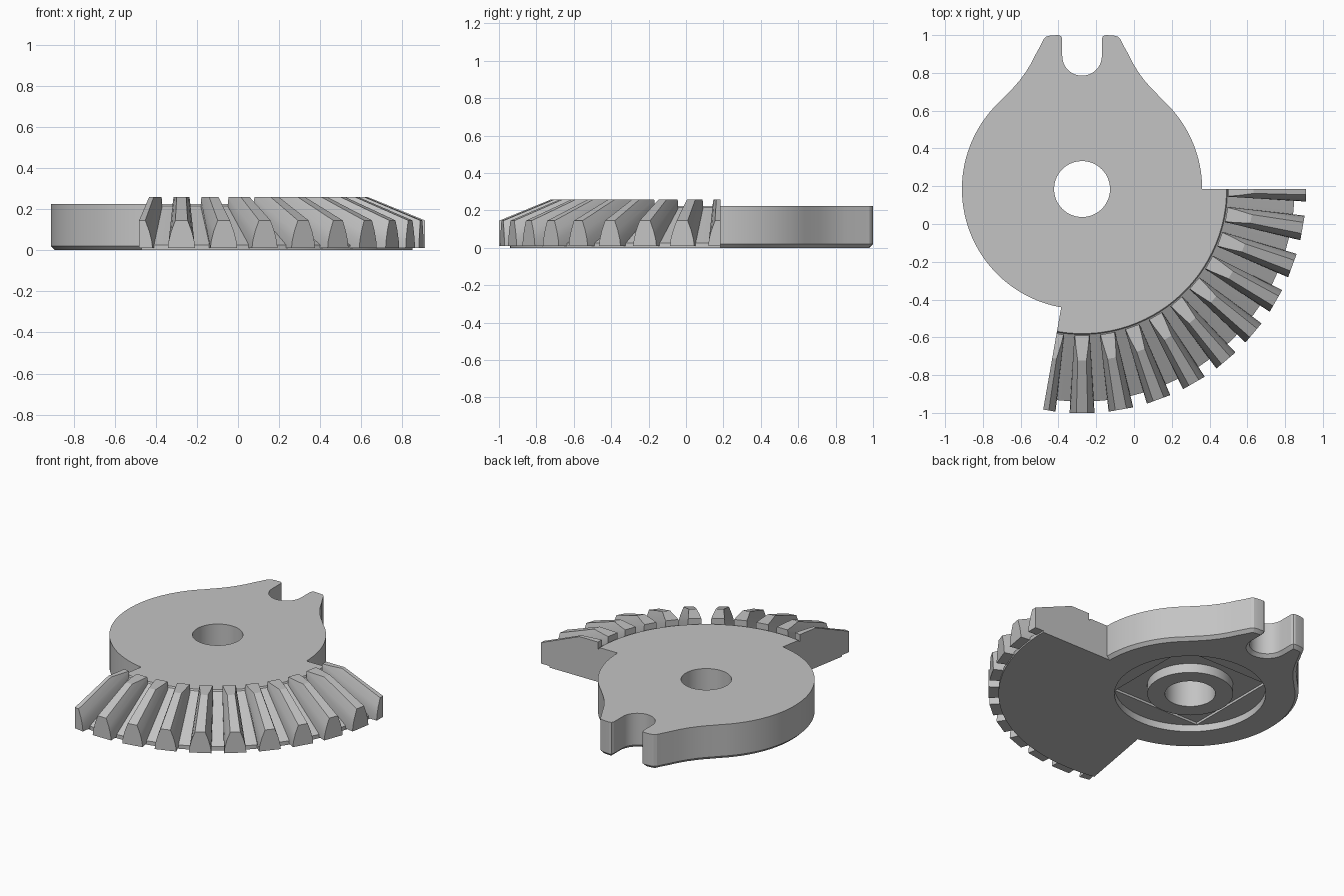
import bpy, bmesh, math
from mathutils import Vector, Matrix

if "Cube" in bpy.data.objects:
    bpy.data.objects.remove(bpy.data.objects["Cube"])

CX, CY = -0.275, 0.185          # hub axis
HUB_R, HUB_H = 0.636, 0.225
APEX_Z, OUT_R = 0.63, 1.185     # bevel gear cone apex and outer radius
START, END = -100, 0            # toothed sector angles

grey = bpy.data.materials.new("light grey")
grey.diffuse_color = (0.55, 0.55, 0.55, 1)
grey.use_nodes = True
grey.node_tree.nodes["Principled BSDF"].inputs["Base Color"].default_value = grey.diffuse_color


def make(name, bm):
    bmesh.ops.recalc_face_normals(bm, faces=bm.faces)
    me = bpy.data.meshes.new(name)
    bm.to_mesh(me)
    bm.free()
    me.materials.append(grey)
    ob = bpy.data.objects.new(name, me)
    ob.location = (CX, CY, 0)
    bpy.context.collection.objects.link(ob)
    return ob


def prism(bm, pts, z0, z1):
    low = bm.faces.new([bm.verts.new((x, y, z0)) for x, y in pts])
    up = bmesh.ops.extrude_face_region(bm, geom=[low])["geom"]
    bmesh.ops.translate(bm, vec=(0, 0, z1 - z0),
                        verts=[v for v in up if isinstance(v, bmesh.types.BMVert)])
    return [e for e in bm.edges if all(abs(v.co.z - z0) < 1e-6 for v in e.verts)]


def circle(r, n=96):
    return [(r * math.cos(2 * math.pi * i / n), r * math.sin(2 * math.pi * i / n)) for i in range(n)]


def cylinder(name, r, z0, z1):
    bm = bmesh.new()
    prism(bm, circle(r), z0, z1)
    return make(name, bm)


def combine(target, other, op):
    m = target.modifiers.new(op, "BOOLEAN")
    m.operation, m.object, m.solver = op, other, "EXACT"
    bpy.context.view_layer.objects.active = target
    bpy.ops.object.modifier_apply(modifier=m.name)
    bpy.data.objects.remove(other, do_unlink=True)


# Hub plate with forked arm: right half outline, from the slot floor round to the bottom
half = [(0.105 * math.sin(math.radians(a)), 0.705 - 0.105 * math.cos(math.radians(a)))
        for a in range(0, 91, 9)]
half += [(0.105, 0.795), (0.111, 0.810), (0.125, 0.815), (0.165, 0.813), (0.188, 0.808),
         (0.202, 0.795), (0.222, 0.755), (0.243, 0.718), (0.268, 0.668), (0.300, 0.616),
         (0.332, 0.573), (0.367, 0.533), (0.400, 0.500)]
half += [(HUB_R * math.cos(math.radians(a)), HUB_R * math.sin(math.radians(a)))
         for a in range(48, -91, -3)]
outline = half + [(-x, y) for x, y in reversed(half[1:-1])]
bm = bmesh.new()
rim = prism(bm, outline, 0, HUB_H)
bmesh.ops.bevel(bm, geom=rim, offset=0.02, segments=1, affect="EDGES")
hub = make("gear_plate", bm)

# Conical sector that carries the teeth
profile = [(0.55, 0), (1.125, 0), (1.125, 0.025), (0.77, 0.215), (0.765, HUB_H), (0.55, HUB_H)]
bm = bmesh.new()
rings = []
for a in range(START, END + 1, 2):
    c, s = math.cos(math.radians(a)), math.sin(math.radians(a))
    rings.append([bm.verts.new((r * c, r * s, z)) for r, z in profile])
n = len(profile)
for p, q in zip(rings, rings[1:]):
    for i in range(n):
        j = (i + 1) % n
        bm.faces.new((p[i], p[j], q[j], q[i]))
bm.faces.new(rings[0])
bm.faces.new(rings[-1])
sector = make("sector_body", bm)

# Tapered teeth, all shrinking toward the cone apex
side = [(0.066, 0.010), (0.062, 0.045), (0.050, 0.092), (0.030, 0.145)]
section = side + [(-w, z) for w, z in reversed(side)]
bm = bmesh.new()
for a in range(START, END + 1, 10):
    turn = Matrix.Rotation(math.radians(a), 4, "Z")
    loops = []
    for k in (1.0, 0.655):
        loops.append([bm.verts.new(turn @ Vector((OUT_R * k, w * k,
                      z if z == 0.010 else APEX_Z + (z - APEX_Z) * k))) for w, z in section])
    bm.faces.new(loops[0])
    bm.faces.new(loops[1])
    for i in range(len(section)):
        j = (i + 1) % len(section)
        bm.faces.new((loops[0][i], loops[0][j], loops[1][j], loops[1][i]))

# Trim the tooth tops flat and halve the two end teeth
s = math.radians(START)
for co, no in [((0, 0, 0.258), (0, 0, 1)), ((0, 0, 0), (0, 1, 0)),
               ((0, 0, 0), (math.sin(s), -math.cos(s), 0))]:
    bmesh.ops.bisect_plane(bm, geom=bm.verts[:] + bm.edges[:] + bm.faces[:],
                           plane_co=co, plane_no=no, clear_outer=True)
    bmesh.ops.holes_fill(bm, edges=[e for e in bm.edges if e.is_boundary], sides=0)
teeth = make("teeth", bm)

combine(hub, sector, "UNION")
combine(hub, teeth, "UNION")

# Underside: round recess, a slightly deeper square, and a boss left round the bore
recess = cylinder("recess", 0.444, -0.05, 0.045)
bm = bmesh.new()
prism(bm, [(-0.313, -0.313), (0.313, -0.313), (0.313, 0.313), (-0.313, 0.313)], -0.04, 0.06)
combine(recess, make("square_recess", bm), "UNION")
combine(recess, cylinder("boss", 0.252, -0.1, 0.1), "DIFFERENCE")
combine(hub, recess, "DIFFERENCE")
combine(hub, cylinder("bore", 0.148, -0.1, 0.4), "DIFFERENCE")

# Smooth the round walls, keep the edges sharp
bpy.ops.object.select_all(action="DESELECT")
hub.select_set(True)
bpy.context.view_layer.objects.active = hub
bpy.ops.object.shade_smooth_by_angle(angle=math.radians(20))
